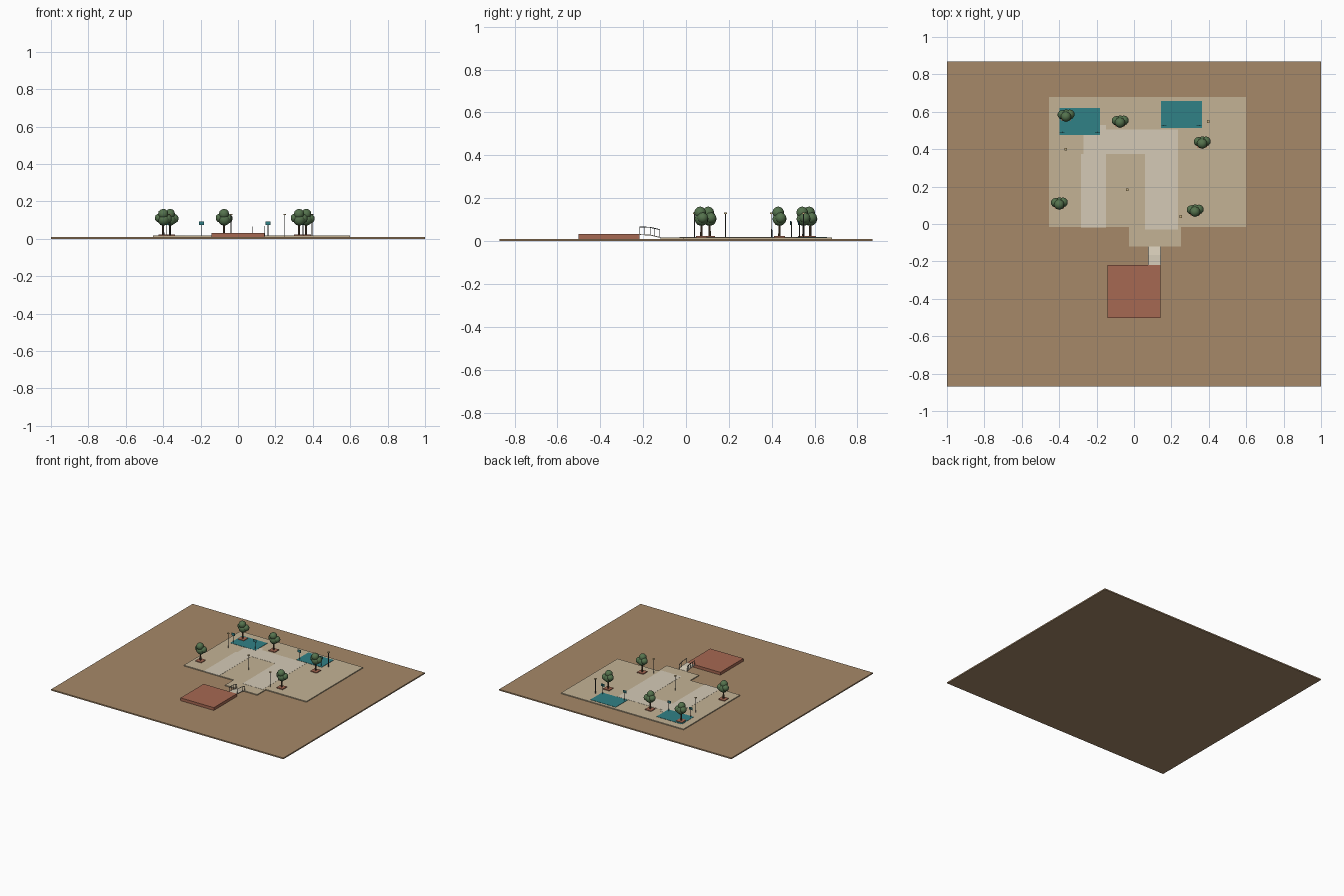
import bpy, bmesh
from mathutils import Vector

if "Cube" in bpy.data.objects:
    bpy.data.objects.remove(bpy.data.objects["Cube"])


def mat(name, r, g, b):
    m = bpy.data.materials.new(name)
    m.diffuse_color = (r, g, b, 1)
    m.use_nodes = True
    m.node_tree.nodes["Principled BSDF"].inputs["Base Color"].default_value = m.diffuse_color
    return m


EARTH = mat("earth", 0.38, 0.25, 0.14)
PAVING = mat("paving", 0.55, 0.45, 0.30)
PATH = mat("path", 0.66, 0.59, 0.47)
TEAL = mat("teal", 0.03, 0.22, 0.24)
CLAY = mat("clay", 0.38, 0.14, 0.085)
BARK = mat("bark", 0.10, 0.06, 0.035)
LEAF = mat("leaf", 0.09, 0.17, 0.075)
METAL = mat("dark_metal", 0.07, 0.08, 0.08)
GLOW = mat("lamp_glass", 0.60, 0.45, 0.22)


def finish(name, bm, material, smooth=False):
    me = bpy.data.meshes.new(name)
    bmesh.ops.recalc_face_normals(bm, faces=bm.faces)
    for f in bm.faces:
        f.smooth = smooth
    bm.to_mesh(me)
    bm.free()
    ob = bpy.data.objects.new(name, me)
    bpy.context.collection.objects.link(ob)
    me.materials.append(material)
    return ob


def prism(name, pts, axis_vec, material):
    """Extrude a closed 3D outline along a vector."""
    bm = bmesh.new()
    f = bm.faces.new([bm.verts.new(p) for p in pts])
    r = bmesh.ops.extrude_face_region(bm, geom=[f])
    verts = [v for v in r["geom"] if isinstance(v, bmesh.types.BMVert)]
    bmesh.ops.translate(bm, vec=axis_vec, verts=verts)
    # keep the starting cap as the closed bottom
    if not f.is_valid or len(bm.faces) < len(pts) + 2:
        bm.faces.new([v for v in bm.verts if v not in verts])
    return finish(name, bm, material)


def box(name, x0, x1, y0, y1, z0, z1, material):
    return prism(name, [(x0, y0, z0), (x1, y0, z0), (x1, y1, z0), (x0, y1, z0)],
                 (0, 0, z1 - z0), material)


def rod(name, a, b, r1, r2, material, sides=8):
    a, b = Vector(a), Vector(b)
    d = b - a
    bm = bmesh.new()
    bmesh.ops.create_cone(bm, cap_ends=True, segments=sides, radius1=r1, radius2=r2, depth=d.length)
    bmesh.ops.rotate(bm, matrix=d.to_track_quat('Z', 'Y').to_matrix(), verts=bm.verts)
    bmesh.ops.translate(bm, vec=(a + b) / 2, verts=bm.verts)
    return finish(name, bm, material)


# Ground and raised plaza
Z = 0.017
box("ground", -1, 1, -0.87, 0.87, 0, 0.01, EARTH)
outline = [(-0.455, -0.015), (-0.027, -0.015), (-0.027, -0.12), (0.25, -0.12),
           (0.25, -0.015), (0.60, -0.015), (0.60, 0.68), (-0.455, 0.68)]
prism("plaza", [(x, y, 0.01) for x, y in outline], (0, 0, Z - 0.01), PAVING)

# Pale walkway forming an arch shape
walk = [(-0.283, -0.018), (-0.15, -0.018), (-0.15, 0.375), (0.06, 0.375), (0.06, -0.03),
        (0.235, -0.03), (0.235, 0.505), (-0.15, 0.505), (-0.15, 0.53), (-0.27, 0.53),
        (-0.27, 0.375), (-0.283, 0.375)]
prism("walkway", [(x, y, Z - 0.002) for x, y in walk], (0, 0, 0.003), PATH)

# Teal courts with a board on a post near each front corner
for i, (x, y) in enumerate([(-0.29, 0.548), (0.254, 0.585)]):
    box(f"court_{i}", x - 0.109, x + 0.109, y - 0.073, y + 0.073, Z - 0.002, Z + 0.002, TEAL)
    for j, s in enumerate((-1, 1)):
        bx, by = x + s * 0.094, y - 0.06
        rod(f"board_post_{i}{j}", (bx, by + 0.004, Z), (bx, by + 0.004, 0.09), 0.002, 0.002, METAL)
        box(f"board_{i}{j}", bx - 0.013, bx + 0.013, by - 0.002, by + 0.002, 0.075, 0.094, TEAL)

# Clay platform
box("clay_platform", -0.143, 0.143, -0.502, -0.218, 0.01, 0.032, CLAY)

# Sloped bridge down to the plaza
PROFILE = [(-0.218, 0.032), (-0.167, 0.030), (-0.12, 0.0185)]
pts = [(0.075, y, z) for y, z in PROFILE] + [(0.075, y, z - 0.004) for y, z in PROFILE[::-1]]
prism("ramp", pts, (0.07, 0, 0), PATH)


def floor(y):
    (ya, za), (yb, zb) = PROFILE[:2] if y < PROFILE[1][0] else PROFILE[1:]
    return za + (zb - za) * (y - ya) / (yb - ya)


# Handrails on both sides of the ramp
for side, x in (("left", 0.077), ("right", 0.143)):
    ys = [-0.216, -0.192, -0.167, -0.145, -0.123]
    for k, y in enumerate(ys):
        rod(f"rail_post_{side}_{k}", (x, y, floor(y)), (x, y, floor(y) + 0.034), 0.0015, 0.0015, METAL, 6)
    for a, b in zip((ys[0], ys[2]), (ys[2], ys[4])):
        rod(f"handrail_{side}", (x, a, floor(a) + 0.034), (x, b, floor(b) + 0.034), 0.002, 0.002, METAL, 6)

# Trees in low clay planters
BLOBS = [(0.002, 0, 0.103, 0.033), (0.021, 0.006, 0.108, 0.026),
         (-0.020, 0.004, 0.112, 0.025), (0, -0.006, 0.133, 0.028)]
for i, (x, y) in enumerate([(-0.364, 0.58), (-0.075, 0.548), (0.364, 0.436), (-0.40, 0.11), (0.326, 0.072)]):
    box(f"planter_{i}", x - 0.026, x + 0.026, y - 0.026, y + 0.026, Z, Z + 0.006, CLAY)
    rod(f"trunk_{i}", (x, y, Z), (x, y, 0.10), 0.006, 0.0045, BARK)
    bm = bmesh.new()
    for bx, by, bz, r in BLOBS:
        v = bmesh.ops.create_icosphere(bm, subdivisions=2, radius=r)["verts"]
        bmesh.ops.translate(bm, vec=(x + bx, y + by, bz), verts=v)
    finish(f"canopy_{i}", bm, LEAF, True)

# Lamp posts
for i, (x, y) in enumerate([(-0.364, 0.40), (0.396, 0.548), (-0.037, 0.184), (0.25, 0.04)]):
    rod(f"lamp_post_{i}", (x, y, Z), (x, y, 0.128), 0.0025, 0.002, METAL)
    box(f"lamp_head_{i}", x - 0.007, x + 0.007, y - 0.007, y + 0.007, 0.127, 0.133, GLOW)
